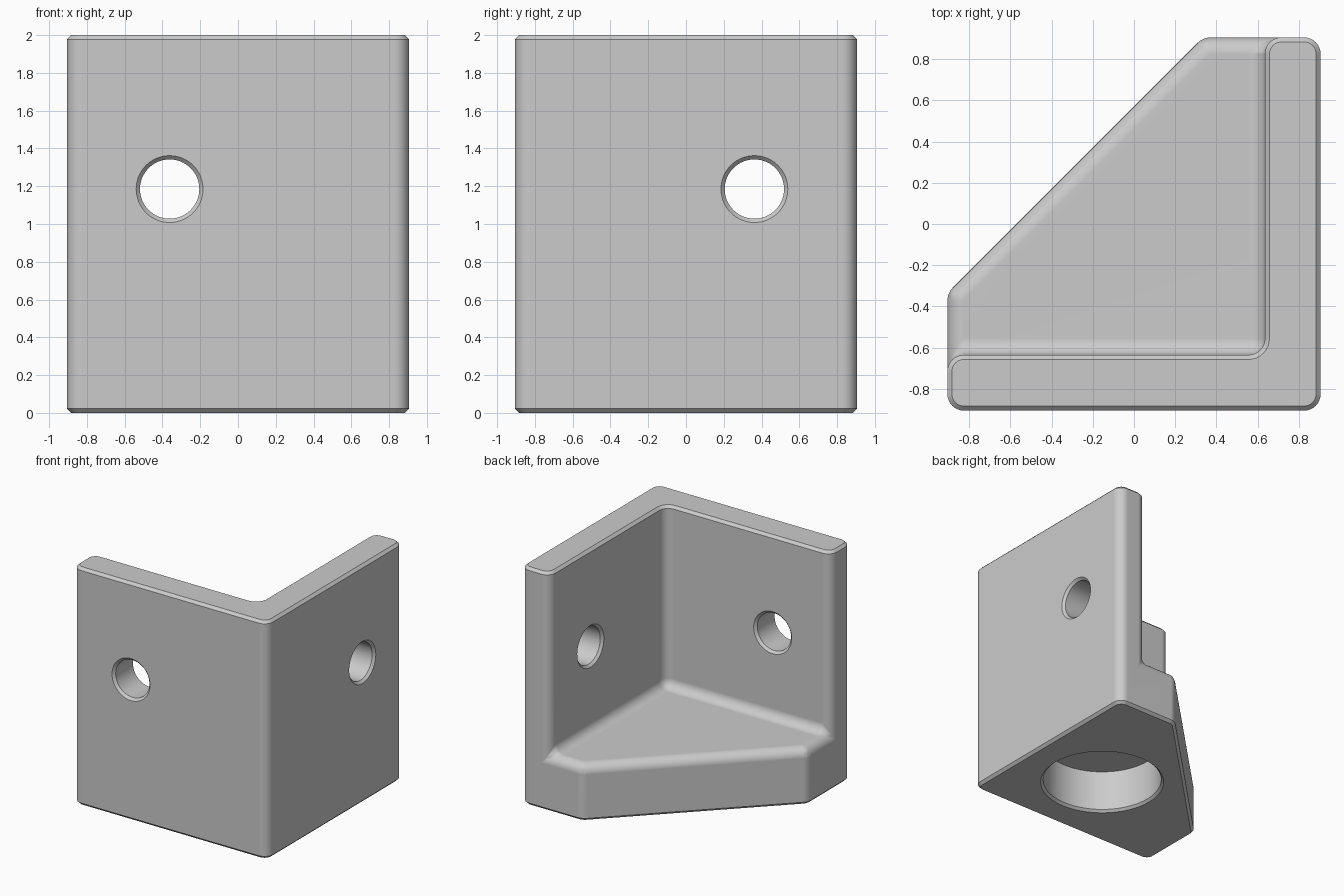
import bpy, bmesh, math
from mathutils import Matrix

if "Cube" in bpy.data.objects:
    bpy.data.objects.remove(bpy.data.objects["Cube"])

H = 0.905          # half width of the footprint
IN = 0.635         # inner face of the two walls
CUT = 0.335        # where the diagonal side of the base begins
FLOOR, TOP = 0.47, 2.0
R, CH = 0.08, 0.022  # edge rounding and small chamfer

grey = bpy.data.materials.new("plain grey")
grey.diffuse_color = (0.6, 0.6, 0.6, 1)
grey.use_nodes = True
grey.node_tree.nodes["Principled BSDF"].inputs["Base Color"].default_value = grey.diffuse_color


def make_object(name, bm):
    bmesh.ops.recalc_face_normals(bm, faces=bm.faces)
    mesh = bpy.data.meshes.new(name)
    bm.to_mesh(mesh)
    bm.free()
    mesh.materials.append(grey)
    ob = bpy.data.objects.new(name, mesh)
    bpy.context.collection.objects.link(ob)
    return ob


def lathe_cutter(name, profile, matrix, steps=64):
    """Closed solid turned round z from (radius, z) points."""
    bm = bmesh.new()
    rings = [[bm.verts.new((r * math.cos(a), r * math.sin(a), z))
              for a in (math.tau * i / steps for i in range(steps))]
             for r, z in profile]
    for lo, hi in zip(rings, rings[1:]):
        for i in range(steps):
            j = (i + 1) % steps
            bm.faces.new((lo[i], lo[j], hi[j], hi[i]))
    bm.faces.new(rings[0])
    bm.faces.new(rings[-1])
    bm.transform(matrix)
    ob = make_object(name, bm)
    ob.hide_render = True
    return ob


# Sharp body: five-sided base joined to two walls in an L
plan = {"A": (-H, -H), "B": (H, -H), "C": (H, H), "D": (CUT, H), "E": (-H, -CUT),
        "P": (-H, -IN), "Q": (IN, -IN), "R": (IN, H)}
levels = {"0": 0.0, "1": FLOOR, "2": TOP}
bm = bmesh.new()
v = {}
for key in "A0 B0 C0 D0 E0 D1 E1 P1 Q1 R1 A2 B2 C2 R2 Q2 P2".split():
    v[key] = bm.verts.new((*plan[key[0]], levels[key[1]]))
for face in ("E0 D0 C0 B0 A0", "A2 B2 C2 R2 Q2 P2", "P1 Q1 R1 D1 E1",
             "A0 B0 B2 A2", "B0 C0 C2 B2", "E0 D0 D1 E1",
             "P1 Q1 Q2 P2", "Q1 R1 R2 Q2",
             "A0 A2 P2 P1 E1 E0", "C0 D0 D1 R1 R2 C2"):
    bm.faces.new([v[k] for k in face.split()])

# Rounding weights: full for walls and floor, less for the blunt base corners
weight = bm.edges.layers.float.new("bevel_weight_edge")
for pair in "A0A2 B0B2 C0C2 P1P2 Q1Q2 R1R2 P1Q1 Q1R1 R1D1 D1E1 E1P1".split():
    bm.edges.get((v[pair[:2]], v[pair[2:]]))[weight] = 1.0
for pair in ("D0D1", "E0E1"):
    bm.edges.get((v[pair[:2]], v[pair[2:]]))[weight] = 0.45
body = make_object("corner_bracket", bm)

rounding = body.modifiers.new("rounding", "BEVEL")
rounding.limit_method = "WEIGHT"
rounding.width, rounding.segments = R, 8

chamfer = body.modifiers.new("chamfer", "BEVEL")
chamfer.limit_method = "ANGLE"
chamfer.angle_limit = math.radians(60)
chamfer.width, chamfer.segments = CH, 1

# Screw holes, chamfered on both sides of each wall
hr, c = 0.157, 0.02
hole = [(hr + 2 * c, -H - c), (hr, -H + c), (hr, -IN - c), (hr + 2 * c, -IN + c)]
to_y = Matrix.Rotation(-math.pi / 2, 4, "X")   # local z becomes +y
to_x = Matrix.Rotation(math.pi / 2, 4, "Y")    # local z becomes +x
flipped = [(r, -z) for r, z in hole]
cutters = [
    lathe_cutter("front_hole_cutter", hole, Matrix.Translation((-0.362, 0, 1.185)) @ to_y),
    lathe_cutter("side_hole_cutter", flipped, Matrix.Translation((0, 0.362, 1.185)) @ to_x),
    # Blind round recess underneath the base
    lathe_cutter("recess_cutter", [(0.51, -c), (0.47, c), (0.47, 0.365)],
                 Matrix.Translation((0.18, -0.18, 0))),
]
for cutter in cutters:
    cut = body.modifiers.new(cutter.name, "BOOLEAN")
    cut.operation, cut.solver, cut.object = "DIFFERENCE", "EXACT", cutter

# Apply, remove the cutters, shade
bpy.context.view_layer.objects.active = body
body.select_set(True)
for name in [m.name for m in body.modifiers]:
    bpy.ops.object.modifier_apply(modifier=name)
for cutter in cutters:
    bpy.data.objects.remove(cutter)
bpy.ops.object.shade_smooth_by_angle(angle=math.radians(30))
normals = body.modifiers.new("flat_normals", "WEIGHTED_NORMAL")
normals.keep_sharp = True
